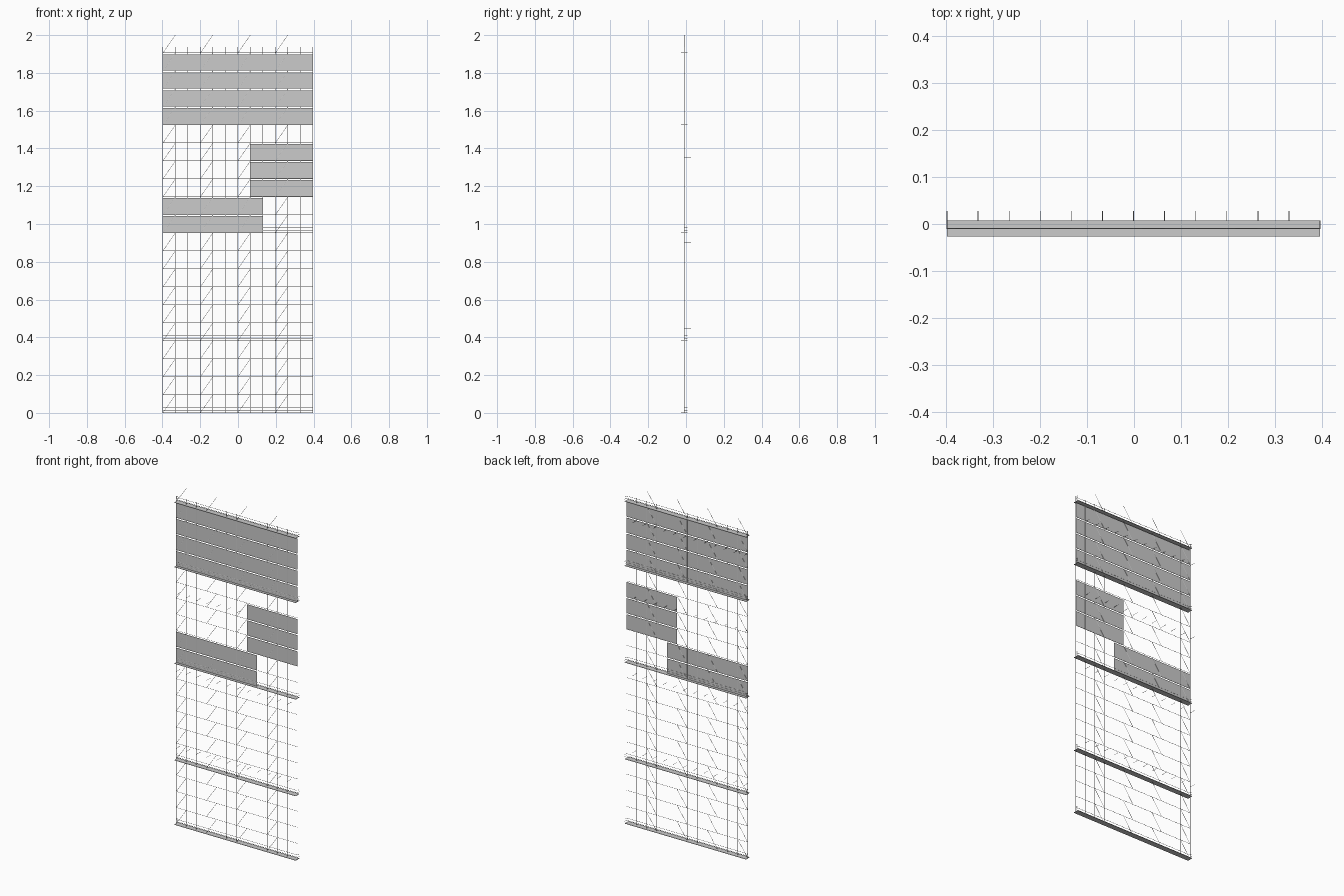
import bpy, bmesh
from mathutils import Vector, Matrix

if "Cube" in bpy.data.objects:
    bpy.data.objects.remove(bpy.data.objects["Cube"])

BAYS, LIFTS = 12, 20
X0, X1 = -0.398, 0.396
BAY = (X1 - X0) / BAYS
LIFT = 2.0 / 21
ROW = -0.0097          # plane of the standards
BACK = 0.007
R = 0.0008
DECKS = (0, 4, 10, 16, 20)


def px(i):
    return X0 + i * BAY


def finish(name, bm):
    me = bpy.data.meshes.new(name)
    bm.to_mesh(me)
    bm.free()
    ob = bpy.data.objects.new(name, me)
    bpy.context.collection.objects.link(ob)
    return ob


def tubes(name, segments, r=R):
    bm = bmesh.new()
    for a, b in segments:
        a, b = Vector(a), Vector(b)
        d = b - a
        m = Matrix.Translation((a + b) / 2) @ d.to_track_quat('Z', 'Y').to_matrix().to_4x4()
        bmesh.ops.create_cone(bm, cap_ends=True, segments=8, radius1=r, radius2=r,
                              depth=d.length, matrix=m)
    return finish(name, bm)


def boxes(name, items):
    bm = bmesh.new()
    for lo, hi in items:
        lo, hi = Vector(lo), Vector(hi)
        m = Matrix.Translation((lo + hi) / 2) @ Matrix.Diagonal((*(hi - lo), 1))
        bmesh.ops.create_cube(bm, size=1, matrix=m)
    return finish(name, bm)


# upright standards
tubes("standards", [((px(i), ROW, 0), (px(i), ROW, 1.937)) for i in range(BAYS + 1)])

# horizontal ledgers at every lift
tubes("ledgers", [((X0, ROW, k * LIFT + R), (X1, ROW, k * LIFT + R))
                  for k in range(LIFTS + 1)])

# diagonal braces in every third bay
tubes("diagonal_braces", [((px(i), ROW, k * LIFT), (px(i + 1), ROW, (k + 1) * LIFT))
                          for i in range(0, BAYS, 3) for k in range(LIFTS + 1)])

# walking decks
boxes("decks", [((X0, -0.0265, k * LIFT), (X1, BACK, k * LIFT + 0.002)) for k in DECKS])

# guard rails with end returns above each deck
rails = []
for k in DECKS:
    for h in (0.014, 0.027):
        z = k * LIFT + h
        rails.append(((X0, ROW, z), (X1, ROW, z)))
        rails += [((x, ROW, z), (x, BACK, z)) for x in (X0, X1)]
tubes("guard_rails", rails)

# wall ties reaching back to the facade
tubes("wall_ties", [((px(i), ROW, z), (px(i), 0.0276, z))
                    for i in range(BAYS) for z in (0.445, 0.90, 1.353, 1.805)])

# cladding sheets: (first bay, last bay, lifts)
sheets = []
for a, b, lifts in ((0, 12, range(16, 20)), (7, 12, range(12, 15)), (0, 8, range(10, 12))):
    for k in lifts:
        z = k * LIFT + 0.002
        sheets.append(((px(a), ROW - 0.0006, z), (px(b), ROW + 0.0001, z + 0.087)))
boxes("cladding_sheets", sheets)
